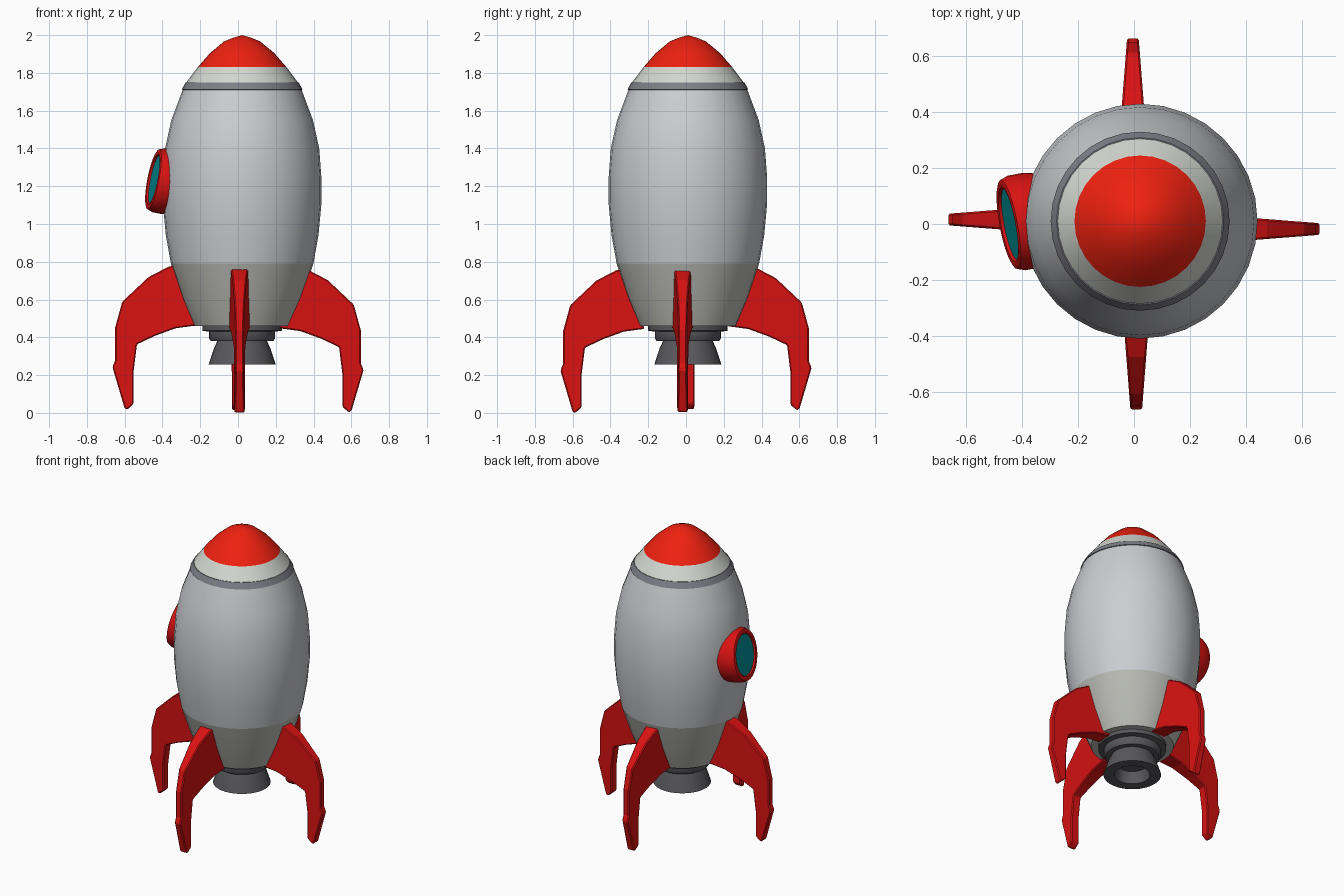
import bpy, bmesh, math
from mathutils import Vector, Matrix

if "Cube" in bpy.data.objects:
    bpy.data.objects.remove(bpy.data.objects["Cube"])

AXIS = Vector((0.022, 0.01, 0))   # body axis sits slightly off the origin


def material(name, r, g, b):
    m = bpy.data.materials.new(name)
    m.diffuse_color = (r, g, b, 1)
    m.use_nodes = True
    m.node_tree.nodes["Principled BSDF"].inputs["Base Color"].default_value = m.diffuse_color
    return m


RED = material("fin_red", 0.70, 0.006, 0.006)
NOSE = material("nose_red", 0.86, 0.015, 0.005)
HULL = material("hull_grey", 0.60, 0.61, 0.64)
PALE = material("pale_band", 0.66, 0.68, 0.63)
LOWER = material("lower_band", 0.50, 0.51, 0.47)
STRIPE = material("stripe_grey", 0.21, 0.21, 0.25)
DARK = material("engine_grey", 0.10, 0.10, 0.11)
TEAL = material("glass_teal", 0.0, 0.30, 0.33)


def finish(name, bm, mat, matrix):
    mesh = bpy.data.meshes.new(name)
    bm.to_mesh(mesh)
    bm.free()
    mesh.materials.append(mat)
    ob = bpy.data.objects.new(name, mesh)
    bpy.context.collection.objects.link(ob)
    ob.matrix_world = matrix
    return ob


def lathe(name, profile, mat, matrix=Matrix.Translation(AXIS), sides=32):
    """Revolve (radius, height) points; radius 0 becomes a pole."""
    bm = bmesh.new()
    rings = []
    for r, z in profile:
        n = sides if r else 1
        rings.append([bm.verts.new((r * math.cos(2 * math.pi * k / n),
                                    r * math.sin(2 * math.pi * k / n), z)) for k in range(n)])
    for a, b in zip(rings, rings[1:]):
        for k in range(sides):
            j = k + 1
            corners = [a[k % len(a)], a[j % len(a)], b[j % len(b)], b[k % len(b)]]
            bm.faces.new(list(dict.fromkeys(corners)))
    ob = finish(name, bm, mat, matrix)
    bpy.ops.object.select_all(action='DESELECT')
    ob.select_set(True)
    bpy.context.view_layer.objects.active = ob
    bpy.ops.object.shade_smooth_by_angle(angle=math.radians(35))
    return ob


# Body, stacked from coloured bands
lathe("lower_hull", [(0, 0.46), (0.255, 0.46), (0.318, 0.61), (0.377, 0.79)], LOWER)
lathe("main_hull", [(0.377, 0.79), (0.404, 0.94), (0.419, 1.1), (0.42, 1.24), (0.408, 1.4),
                    (0.375, 1.55), (0.315, 1.71)], HULL)
lathe("hull_stripe", [(0.315, 1.71), (0.32, 1.712), (0.299, 1.75), (0.295, 1.75)], STRIPE)
lathe("upper_hull", [(0.295, 1.75), (0.235, 1.83)], PALE)
lathe("nose_cone", [(0.235, 1.83), (0.17, 1.905), (0.095, 1.967), (0.045, 1.987), (0, 2.0)], NOSE)

# Stepped engine with a hollow nozzle
lathe("engine_nozzle", [(0, 0.33), (0.09, 0.33), (0.11, 0.255), (0.178, 0.255), (0.15, 0.34),
                        (0.132, 0.38), (0.165, 0.38), (0.175, 0.395), (0.175, 0.43),
                        (0.21, 0.435), (0.21, 0.46)], DARK)

# Round window on the -x side, tilted with the hull
normal = Vector((-0.965, -0.18, 0.19))
window = Matrix.Translation((-0.44, 0, 1.235)) @ normal.to_track_quat('Z', 'Y').to_matrix().to_4x4()
lathe("window_frame", [(0.165, -0.11), (0.172, -0.07), (0.172, -0.02), (0.162, 0.008),
                       (0.15, 0.013), (0.134, 0.01), (0.128, -0.006)], RED, window)
lathe("window_glass", [(0.132, 0.0), (0, 0.0)], TEAL, window)

# Curved landing fins, (radius, height) outline, thinner toward the outside
OUTLINE = [(0.32, 0.765), (0.37, 0.755), (0.475, 0.70), (0.613, 0.57), (0.65, 0.435),
           (0.65, 0.26), (0.665, 0.225), (0.60, 0.005), (0.585, 0.0), (0.553, 0.03),
           (0.553, 0.20), (0.535, 0.345), (0.44, 0.39), (0.33, 0.43), (0.22, 0.445)]


def fin(name, angle, side, lift):
    bm = bmesh.new()
    layers = []
    for s in (-1, 1):
        layers.append([bm.verts.new((r, side + s * (0.043 - (r - 0.38) * 0.078), z + lift))
                       for r, z in OUTLINE])
    a, b = layers
    bm.faces.new(a)
    bm.faces.new(b[::-1])
    for i in range(len(a)):
        j = (i + 1) % len(a)
        bm.faces.new((a[j], a[i], b[i], b[j]))
    bmesh.ops.recalc_face_normals(bm, faces=bm.faces)
    ob = finish(name, bm, RED, Matrix.Rotation(math.radians(angle), 4, 'Z'))
    bev = ob.modifiers.new("soft_edges", 'BEVEL')
    bev.width = 0.006
    bev.segments = 1


for name, angle, side, lift in (("right_fin", 0, -0.018, 0.003), ("back_fin", 90, 0.004, 0.014),
                                ("left_fin", 180, -0.016, 0.018), ("front_fin", 270, 0.008, 0.0)):
    fin(name, angle, side, lift)
